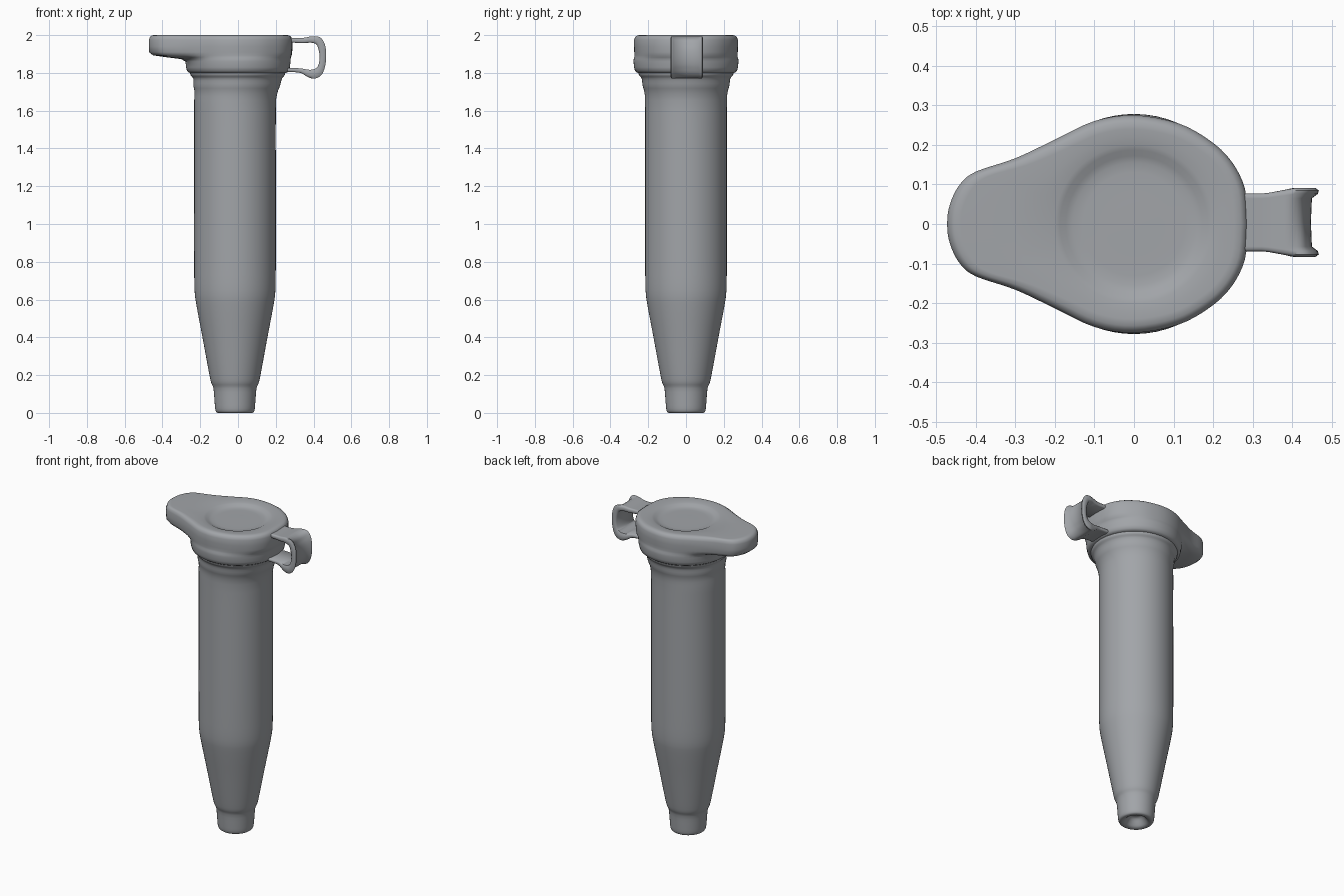
import bpy, bmesh, math
from mathutils import Vector

old = bpy.data.objects.get("Cube")
if old:
    bpy.data.objects.remove(old, do_unlink=True)

grey = bpy.data.materials.new("plain grey plastic")
grey.use_nodes = True
COLOUR = (0.36, 0.375, 0.395, 1)
grey.diffuse_color = COLOUR
grey.node_tree.nodes["Principled BSDF"].inputs["Base Color"].default_value = COLOUR


def spline(points, steps):
    """Smooth open curve through the given points."""
    pts = [Vector(p) for p in points]
    pts = [2 * pts[0] - pts[1]] + pts + [2 * pts[-1] - pts[-2]]
    out = []
    for a, b, c, d in zip(pts, pts[1:], pts[2:], pts[3:]):
        for i in range(steps):
            t = i / steps
            out.append(0.5 * (2 * b + (c - a) * t + (2 * a - 5 * b + 4 * c - d) * t ** 2
                              + (3 * b - a - 3 * c + d) * t ** 3))
    return out + [pts[-2]]


def loft(name, rings, angle=50):
    """Skin closed rings of equal length and cap both ends."""
    bm = bmesh.new()
    loops = [[bm.verts.new(p) for p in ring] for ring in rings]
    for low, high in zip(loops, loops[1:]):
        for i in range(len(low)):
            j = (i + 1) % len(low)
            bm.faces.new((low[i], low[j], high[j], high[i]))
    bm.faces.new(loops[0][::-1])
    bm.faces.new(loops[-1])
    bmesh.ops.recalc_face_normals(bm, faces=bm.faces)
    mesh = bpy.data.meshes.new(name)
    bm.to_mesh(mesh)
    bm.free()
    obj = bpy.data.objects.new(name, mesh)
    bpy.context.collection.objects.link(obj)
    mesh.materials.append(grey)
    bpy.ops.object.select_all(action='DESELECT')
    obj.select_set(True)
    bpy.context.view_layer.objects.active = obj
    bpy.ops.object.shade_smooth_by_angle(angle=math.radians(angle))
    return obj


# Tube: dimpled foot, tapered lower end, straight barrel, flared collar
profile = [(0.01, 0.05), (0.035, 0.045), (0.055, 0.02), (0.07, 0.004), (0.09, 0),
           (0.103, 0.012), (0.108, 0.06), (0.114, 0.13), (0.126, 0.16), (0.137, 0.21),
           (0.172, 0.4), (0.204, 0.57), (0.214, 0.65), (0.216, 0.8), (0.216, 1.2),
           (0.216, 1.6), (0.219, 1.69), (0.229, 1.73), (0.235, 1.77), (0.25, 1.79),
           (0.252, 1.82)]
rings = []
for r, z in spline(profile, 3):
    cx = -0.016 + 0.014 * min(1, max(0, (z - 1.65) / 0.12))
    rings.append([(cx + r * math.cos(a), r * math.sin(a), z)
                  for a in (math.tau * i / 64 for i in range(64))])
loft("tube_body", rings)

# Cap: round skirt that spreads into a pear-shaped lid with a thumb tab
half = [(0.288, 0), (0.28, 0.09), (0.245, 0.16), (0.19, 0.212), (0.11, 0.255), (0, 0.275),
        (-0.1, 0.26), (-0.2, 0.213), (-0.3, 0.166), (-0.4, 0.132), (-0.44, 0.1),
        (-0.465, 0.05), (-0.472, 0)]
full = half + [(x, -y) for x, y in half[-2:0:-1]] + [half[0]]
outline = spline(full, 4)[:-1]


def cap_ring(radius, blend, inset, z):
    """Ring between a circle (blend 0) and the inset lid outline (blend 1)."""
    ring = []
    for p in outline:
        n = p.normalized()
        q = (n * radius).lerp(p - n * inset, blend)
        ring.append((q.x, q.y, z))
    return ring


cap = [(0.2, 0, 0, 1.80), (0.256, 0, 0, 1.80), (0.27, 0, 0, 1.81), (0.275, 0, 0, 1.83),
       (0.278, 0, 0, 1.86), (0.278, 0.12, 0.005, 1.873), (0.278, 0.5, 0.005, 1.882),
       (0.278, 0.9, 0.003, 1.893), (0.278, 1, 0.001, 1.91), (0.278, 1, 0, 1.94),
       (0.278, 1, 0, 1.975), (0.278, 1, 0.006, 1.991), (0.278, 1, 0.018, 1.999),
       (0.278, 1, 0.035, 2.0), (0.215, 0.45, 0.05, 1.998), (0.2, 0, 0, 1.996),
       (0.187, 0, 0, 1.992), (0.172, 0, 0, 1.984), (0.155, 0, 0, 1.979),
       (0.13, 0, 0, 1.978), (0.06, 0, 0, 1.979), (0.01, 0, 0, 1.979)]
loft("cap", [cap_ring(*c) for c in cap])

# Hinge: bent band with a hollowed outer face
outer = [(0.26, 1.985), (0.34, 1.985), (0.39, 1.993), (0.435, 1.988), (0.46, 1.95),
         (0.467, 1.89), (0.46, 1.83), (0.44, 1.787), (0.405, 1.77), (0.37, 1.778),
         (0.33, 1.8), (0.26, 1.806)]
inner = [(0.26, 1.963), (0.34, 1.957), (0.385, 1.96), (0.415, 1.95), (0.427, 1.92),
         (0.432, 1.885), (0.428, 1.85), (0.417, 1.828), (0.395, 1.818), (0.37, 1.817),
         (0.33, 1.824), (0.26, 1.826)]
rings = []
for o, i in zip(spline(outer, 4), spline(inner, 4)):
    flare = min(1, max(0, (o.x - 0.33) / 0.08))
    width = 0.073 + 0.014 * flare
    hollow = 0.5 * min(1, max(0, (o.x - 0.39) / 0.06))
    ring = []
    # Outer side, then inner side, with rounded edges
    for y, depth in ((-1, 0.25), (-0.93, 0), (-0.83, 0.15 * hollow), (-0.7, hollow),
                     (0, 1.15 * hollow), (0.7, hollow), (0.83, 0.15 * hollow), (0.93, 0),
                     (1, 0.25), (1, 0.75), (0.93, 1), (0, 1), (-0.93, 1), (-1, 0.75)):
        p = o.lerp(i, depth)
        ring.append((p.x, 0.004 + y * width, p.y))
    rings.append(ring)
loft("hinge_band", rings, 60)
